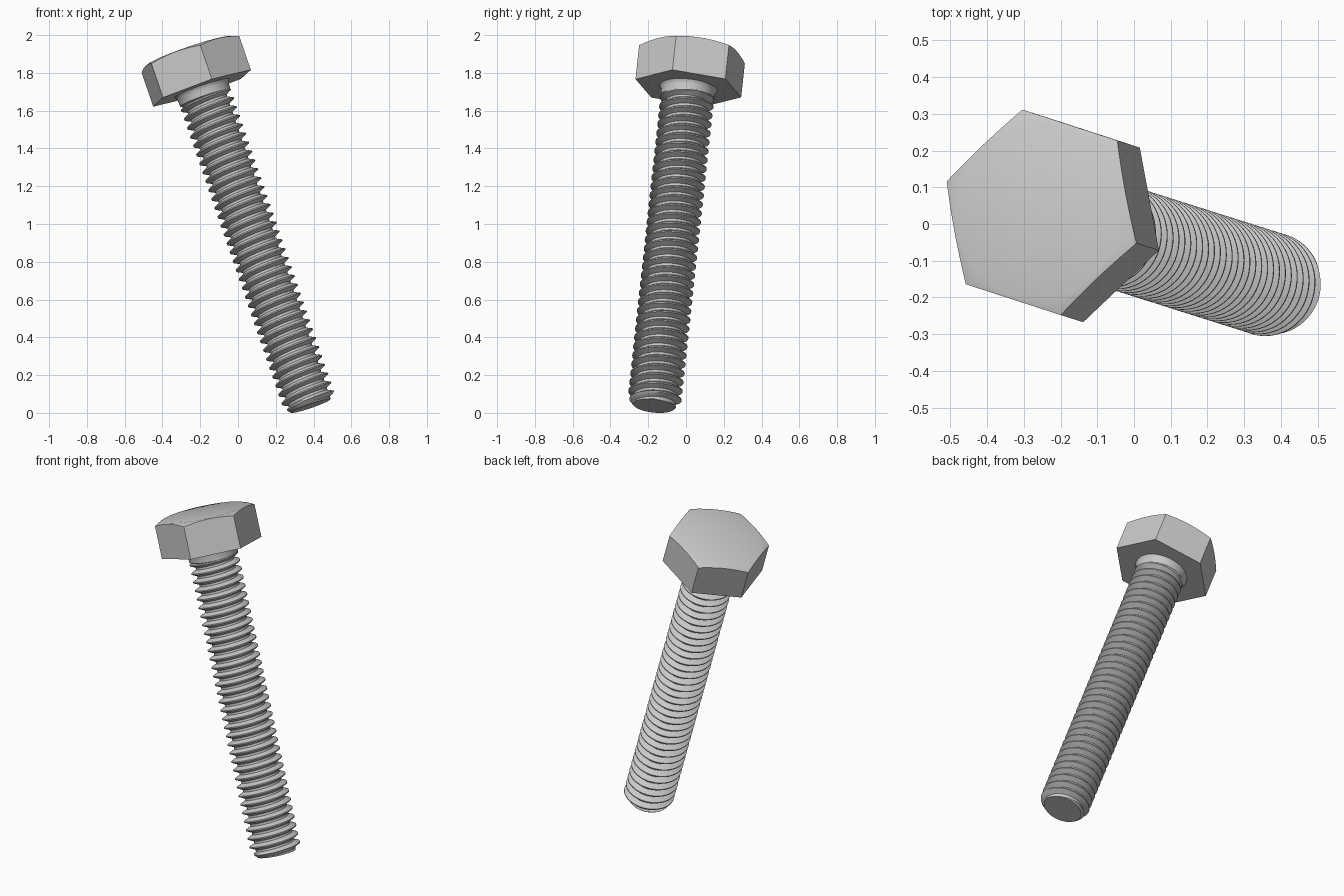
import bpy, bmesh, math
from mathutils import Matrix, Vector

if "Cube" in bpy.data.objects:
    bpy.data.objects.remove(bpy.data.objects["Cube"])

# Bolt frame: origin at the centre of the tip, local z along the shaft to the head
TIP = Vector((0.385, -0.17, 0.037))
UP = Vector((-0.322, 0.102, 0.941)).normalized()
CORNER = Vector((0.895, -0.291, 0.337))
X = (CORNER - UP * CORNER.dot(UP)).normalized()
Y = UP.cross(X)
FRAME = Matrix.Translation(TIP) @ Matrix((X, Y, UP)).transposed().to_4x4()

SHAFT = 1.787      # shaft length below the head
R_MAJOR, R_MINOR, PITCH = 0.143, 0.112, 0.05
APOTHEM = 0.25     # half the width across flats
HEAD = 0.208       # head height

steel = bpy.data.materials.new("steel_grey")
steel.diffuse_color = (0.58, 0.58, 0.58, 1)
steel.use_nodes = True
steel.node_tree.nodes["Principled BSDF"].inputs["Base Color"].default_value = steel.diffuse_color


def make(name, rings, angle=30):
    """Join rings of equal point count into a capped closed surface."""
    bm = bmesh.new()
    vs = [[bm.verts.new(p) for p in ring] for ring in rings]
    n = len(vs[0])
    for a, b in zip(vs, vs[1:]):
        for i in range(n):
            j = (i + 1) % n
            bm.faces.new((a[i], a[j], b[j], b[i]))
    bm.faces.new(vs[0][::-1])
    bm.faces.new(vs[-1])
    bmesh.ops.remove_doubles(bm, verts=bm.verts, dist=1e-5)
    finish(name, bm, angle)


def finish(name, bm, angle):
    bmesh.ops.recalc_face_normals(bm, faces=bm.faces)
    me = bpy.data.meshes.new(name)
    bm.to_mesh(me)
    bm.free()
    me.materials.append(steel)
    ob = bpy.data.objects.new(name, me)
    bpy.context.collection.objects.link(ob)
    ob.matrix_world = FRAME
    bpy.ops.object.select_all(action='DESELECT')
    ob.select_set(True)
    bpy.context.view_layer.objects.active = ob
    bpy.ops.object.shade_smooth_by_angle(angle=math.radians(angle))


def polar(r, a, z):
    return (r * math.cos(a), r * math.sin(a), z)


# Threaded shaft: a grid that follows the helix, clamped at both ends
PROFILE = [(0, 0), (0.25, 0), (0.4, 0.48), (0.5625, 1), (0.6875, 1), (0.85, 0.48)]
LOOKUP = PROFILE + [(1, 0)]


def thread_radius(z, turn):
    u = (z / PITCH - turn) % 1.0
    h = 0
    for (u0, h0), (u1, h1) in zip(LOOKUP, LOOKUP[1:]):
        if u0 <= u <= u1:
            h = h0 + (h1 - h0) * (u - u0) / (u1 - u0)
            break
    r = R_MINOR + (R_MAJOR - R_MINOR) * h
    return min(r, 0.11 + 0.95 * z)      # chamfered tip


SEG = 64
TOP = SHAFT - 0.04
bm = bmesh.new()
turns = range(-1, int(TOP / PITCH) + 2)
levels = [k + u for k in turns for u, _ in PROFILE]
per_turn = len(PROFILE)
columns = []
for i in range(SEG + 1):
    turn = i / SEG
    col = []
    for lv in levels:
        z = min(max((lv + turn) * PITCH, 0), TOP)
        col.append(bm.verts.new(polar(thread_radius(z, turn), 2 * math.pi * turn, z)))
    columns.append(col)
for a, b in zip(columns, columns[1:]):
    for j in range(len(levels) - 1):
        bm.faces.new((a[j], b[j], b[j + 1], a[j + 1]))
bmesh.ops.remove_doubles(bm, verts=bm.verts, dist=1e-5)
bmesh.ops.dissolve_degenerate(bm, dist=1e-5, edges=bm.edges)
# Flat end of the tip
rim = [e for e in bm.edges if e.is_boundary and all(v.co.z < 1e-5 for v in e.verts)]
bmesh.ops.holes_fill(bm, edges=rim, sides=0)
finish("threaded_shaft", bm, 25)

# Plain neck that flares into the underside of the head
neck = [(0.112, -0.075), (0.141, -0.055), (0.143, -0.02), (0.147, -0.008), (0.155, 0.002)]
make("neck", [[polar(r, 2 * math.pi * i / 48, SHAFT + z) for i in range(48)]
              for r, z in neck])

# Hexagonal head with a conical chamfer that leaves arcs on the six flats
STEPS = 10
N = 6 * STEPS
RC = 0.24


def hex_radius(i):
    a = (i % STEPS) / STEPS * math.pi / 3 - math.pi / 6
    return APOTHEM / math.cos(a)


angles = []
for i in range(N):
    angles.append(2 * math.pi * i / N)
bottom = [polar(hex_radius(i), a, SHAFT) for i, a in enumerate(angles)]
edge = [polar(hex_radius(i), a, SHAFT + HEAD - 0.36 * (hex_radius(i) - RC))
        for i, a in enumerate(angles)]
crown = [polar(RC, a, SHAFT + HEAD) for a in angles]
make("hex_head", [bottom, edge, crown])
